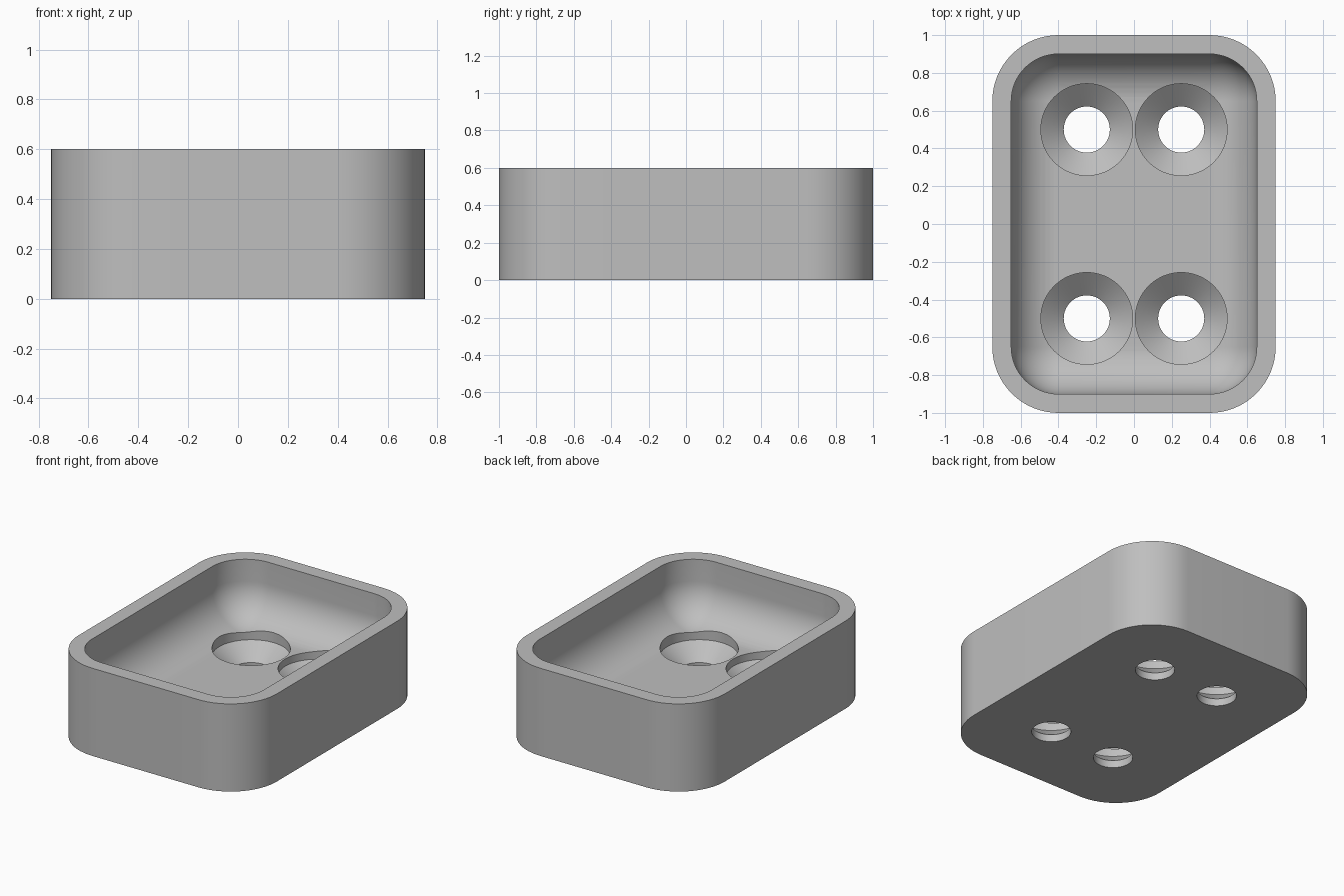
import bpy
import bmesh
from math import sin, cos, pi

if "Cube" in bpy.data.objects:
    bpy.data.objects.remove(bpy.data.objects["Cube"], do_unlink=True)

HEIGHT, FLOOR = 0.6, 0.2
CORNER_X, CORNER_Y = 0.4, 0.65      # centres of the rounded corners
OUTER_R, INNER_R = 0.35, 0.25
STEPS = 16                          # segments per quarter turn
HOLE_R, SINK_R = 0.122, 0.243

grey = bpy.data.materials.new("plain grey")
grey.use_nodes = True
grey.diffuse_color = (0.52, 0.52, 0.52, 1)
grey.node_tree.nodes["Principled BSDF"].inputs["Base Color"].default_value = (0.52, 0.52, 0.52, 1)


def rounded_ring(bm, radius, z):
    """Rounded rectangle of vertices around the four corner centres."""
    verts = []
    for quarter, (sx, sy) in enumerate([(1, 1), (-1, 1), (-1, -1), (1, -1)]):
        for i in range(STEPS + 1):
            a = (quarter + i / STEPS) * pi / 2
            verts.append(bm.verts.new((sx * CORNER_X + radius * cos(a),
                                       sy * CORNER_Y + radius * sin(a), z)))
    return verts


def circle_ring(bm, cx, cy, radius, z, count=64):
    return [bm.verts.new((cx + radius * cos(2 * pi * i / count),
                          cy + radius * sin(2 * pi * i / count), z)) for i in range(count)]


def loft(bm, rings):
    """Closed solid skinned through the rings, capped at both ends."""
    for low, high in zip(rings, rings[1:]):
        n = len(low)
        for i in range(n):
            j = (i + 1) % n
            bm.faces.new((low[i], low[j], high[j], high[i]))
    bm.faces.new(rings[0][::-1])
    bm.faces.new(rings[-1])


def make_object(bm, name):
    bmesh.ops.remove_doubles(bm, verts=bm.verts, dist=0.0001)
    bmesh.ops.recalc_face_normals(bm, faces=bm.faces)
    mesh = bpy.data.meshes.new(name)
    bm.to_mesh(mesh)
    bm.free()
    mesh.materials.append(grey)
    obj = bpy.data.objects.new(name, mesh)
    bpy.context.collection.objects.link(obj)
    return obj


# Tray: outer wall, flat rim, inner wall and a floor with a rounded edge
bm = bmesh.new()
profile = [(OUTER_R, 0), (OUTER_R, HEIGHT), (INNER_R, HEIGHT)]
for i in range(STEPS + 1):
    t = i / STEPS * pi / 2
    profile.append((INNER_R * cos(t), FLOOR + INNER_R * (1 - sin(t))))
loft(bm, [rounded_ring(bm, r, z) for r, z in profile])
tray = make_object(bm, "tray")

# Countersunk screw holes: through hole, cone, short straight recess
bm = bmesh.new()
for x in (-0.25, 0.25):
    for y in (-0.5, 0.5):
        steps = [(HOLE_R, -0.1), (HOLE_R, 0.05), (SINK_R, 0.15), (SINK_R, 0.5)]
        loft(bm, [circle_ring(bm, x, y, r, z) for r, z in steps])
cutter = make_object(bm, "screw_hole_cutter")
cutter.hide_render = True

cut = tray.modifiers.new("screw holes", 'BOOLEAN')
cut.operation = 'DIFFERENCE'
cut.solver = 'EXACT'
cut.object = cutter

bpy.ops.object.select_all(action='DESELECT')
tray.select_set(True)
bpy.context.view_layer.objects.active = tray
bpy.ops.object.modifier_apply(modifier=cut.name)
bpy.data.objects.remove(cutter, do_unlink=True)
bpy.ops.object.shade_smooth_by_angle(angle=pi / 6)
